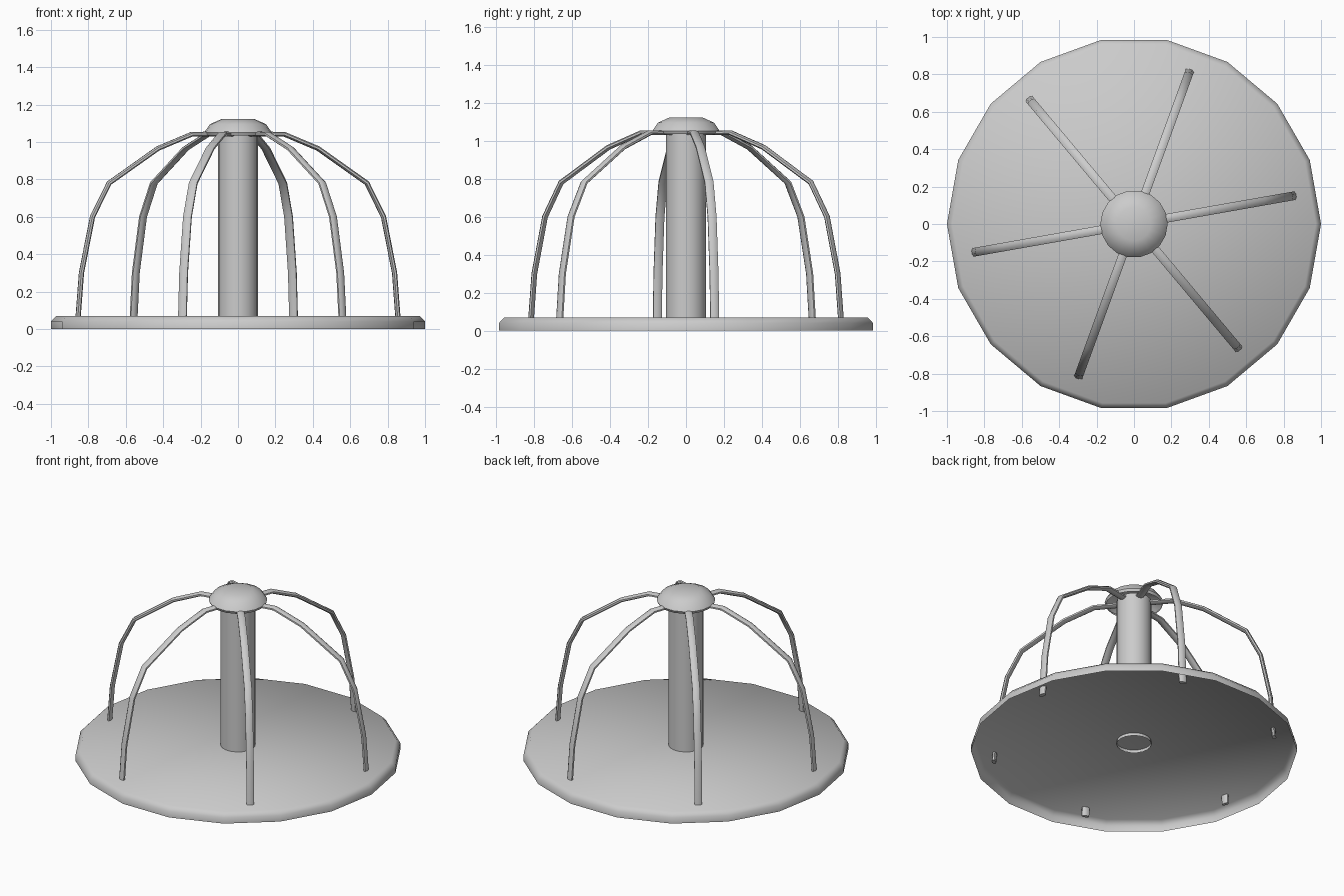
import bpy, bmesh, math
from mathutils import Vector

if "Cube" in bpy.data.objects:
    bpy.data.objects.remove(bpy.data.objects["Cube"])


def finish(bm, name, angle=50):
    bmesh.ops.recalc_face_normals(bm, faces=bm.faces)
    mesh = bpy.data.meshes.new(name)
    bm.to_mesh(mesh)
    bm.free()
    ob = bpy.data.objects.new(name, mesh)
    bpy.context.collection.objects.link(ob)
    bpy.ops.object.select_all(action='DESELECT')
    ob.select_set(True)
    bpy.context.view_layer.objects.active = ob
    bpy.ops.object.shade_smooth_by_angle(angle=math.radians(angle))
    return ob


def bridge(bm, rings):
    for a, b in zip(rings, rings[1:]):
        n = len(a)
        for i in range(n):
            j = (i + 1) % n
            bm.faces.new((a[i], a[j], b[j], b[i]))


def lathe(name, profile, sides, cap_top=True):
    """Spin (radius, z) points from bottom to top; the bottom stays open."""
    bm = bmesh.new()
    rings = [[bm.verts.new((r * math.cos(math.tau * i / sides),
                            r * math.sin(math.tau * i / sides), z))
              for i in range(sides)] for r, z in profile]
    bridge(bm, rings)
    if cap_top:
        bm.faces.new(rings[-1])
    return finish(bm, name)


def bent_bar(name, path, angle, half_width, half_thick, sides=8):
    """Sweep an oval along a (radius, z) path in a vertical plane."""
    bm = bmesh.new()
    out = Vector((math.cos(angle), math.sin(angle), 0))
    side = Vector((-math.sin(angle), math.cos(angle), 0))
    pts = [out * r + Vector((0, 0, z)) for r, z in path]
    rings = []
    for i, p in enumerate(pts):
        d = (pts[min(i + 1, len(pts) - 1)] - pts[max(i - 1, 0)]).normalized()
        normal = d.cross(side)
        rings.append([bm.verts.new(
            p + side * half_width * math.cos(math.tau * (k + .5) / sides)
              + normal * half_thick * math.sin(math.tau * (k + .5) / sides))
            for k in range(sides)])
    bridge(bm, rings)
    bm.faces.new(rings[0])
    bm.faces.new(rings[-1])
    return finish(bm, name)


# Round platform: hollow underneath, chamfered top edge
lathe("platform", [(1, 0), (1, .04), (.972, .07)], 18)

# Centre post: open tube poking slightly through the platform
lathe("centre_post", [(.107, .05), (.107, 1.06)], 18, cap_top=False)

# Domed hub cap
lathe("hub_cap", [(.172, 1.035), (.18, 1.052), (.15, 1.095), (.09, 1.122)], 18)

# Six curved hand rails
rail = [(.872, .012), (.85, .3), (.79, .6), (.70, .78),
        (.435, .965), (.25, 1.042), (.1, 1.043)]
for k in range(6):
    bent_bar(f"hand_rail_{k + 1}", rail, math.radians(10 + 60 * k), .025, .0135)
